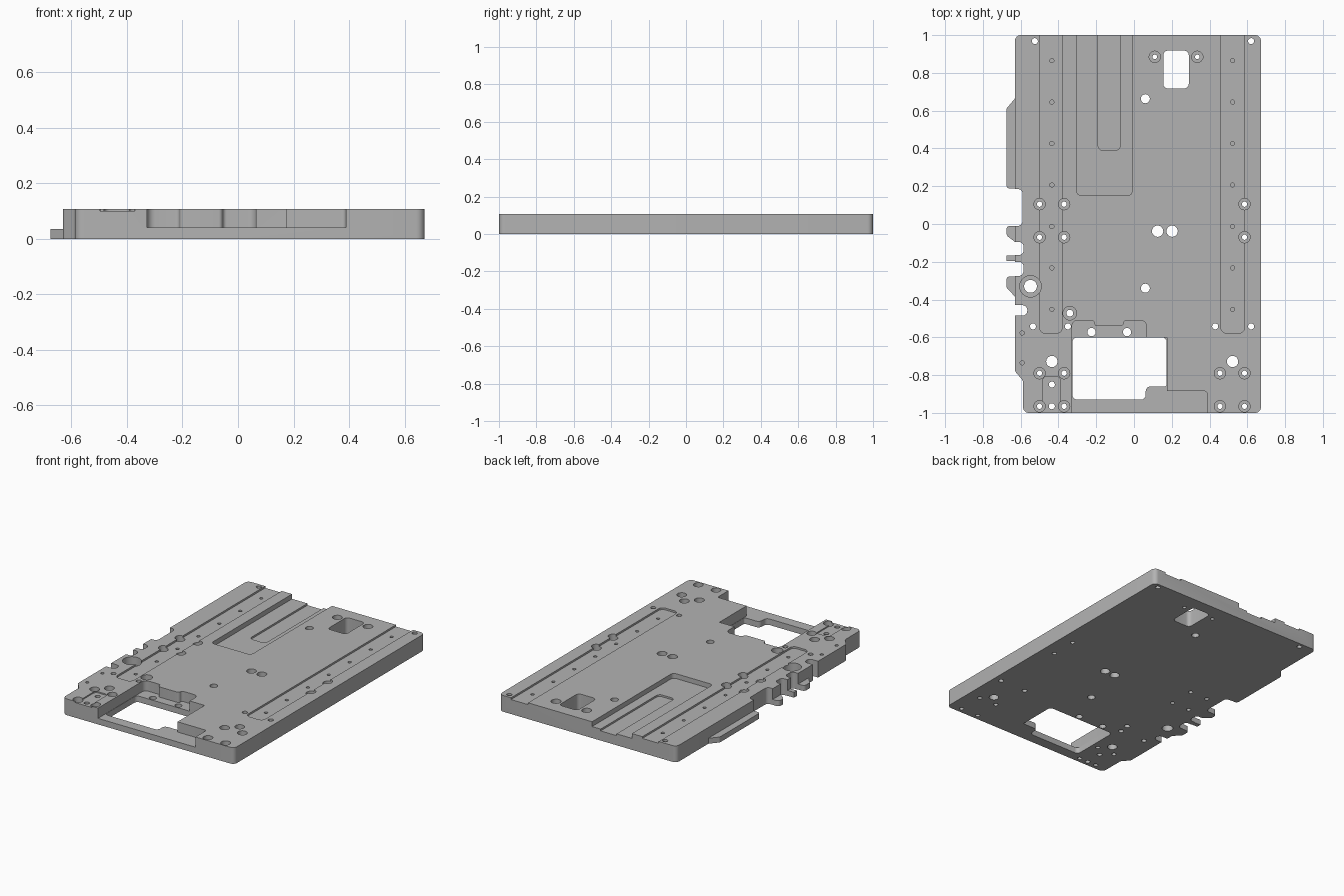
import bpy, bmesh, math
from mathutils import Vector

if "Cube" in bpy.data.objects:
    bpy.data.objects.remove(bpy.data.objects["Cube"])

TOP = 0.108
HIGH = 0.2
LOW = -0.1

grey = bpy.data.materials.new("machined grey")
grey.use_nodes = True
grey.diffuse_color = (0.45, 0.45, 0.45, 1)
grey.node_tree.nodes["Principled BSDF"].inputs["Base Color"].default_value = grey.diffuse_color


def fillet(points, radius, steps=6):
    """Round every corner of a closed outline; a third value on a point overrides the radius."""
    out = []
    for i, p in enumerate(points):
        corner = Vector(p[:2])
        a = Vector(points[i - 1][:2]) - corner
        b = Vector(points[(i + 1) % len(points)][:2]) - corner
        r = p[2] if len(p) > 2 else radius
        half = a.angle(b) / 2
        cut = min(r / math.tan(half), a.length * 0.49, b.length * 0.49)
        if cut < 1e-4:
            out.append(corner)
            continue
        start, end, w = corner + a.normalized() * cut, corner + b.normalized() * cut, math.sin(half)
        for k in range(steps + 1):
            t = k / steps
            c0, c1, c2 = (1 - t) ** 2, 2 * t * (1 - t) * w, t * t
            out.append((start * c0 + corner * c1 + end * c2) / (c0 + c1 + c2))
    return out


def rect(x0, x1, y0, y1):
    return [(x0, y0), (x1, y0), (x1, y1), (x0, y1)]


def circle(x, y, r, n=24):
    return [(x + r * math.cos(math.tau * k / n), y + r * math.sin(math.tau * k / n)) for k in range(n)]


def prisms(name, shapes):
    """One object holding a prism for each (outline, bottom, top)."""
    bm = bmesh.new()
    for outline, z0, z1 in shapes:
        face = bm.faces.new([bm.verts.new((p[0], p[1], z0)) for p in outline])
        ext = bmesh.ops.extrude_face_region(bm, geom=[face])["geom"]
        moved = [v for v in ext if isinstance(v, bmesh.types.BMVert)]
        bmesh.ops.translate(bm, verts=moved, vec=(0, 0, z1 - z0))
    bmesh.ops.recalc_face_normals(bm, faces=bm.faces)
    mesh = bpy.data.meshes.new(name)
    bm.to_mesh(mesh)
    bm.free()
    mesh.materials.append(grey)
    obj = bpy.data.objects.new(name, mesh)
    bpy.context.collection.objects.link(obj)
    return obj


def select(obj):
    bpy.ops.object.select_all(action="DESELECT")
    obj.select_set(True)
    bpy.context.view_layer.objects.active = obj


def carve(target, shapes):
    cutter = prisms("cutter", shapes)
    cutter.hide_render = True
    mod = target.modifiers.new("cut", "BOOLEAN")
    mod.operation, mod.solver, mod.object = "DIFFERENCE", "EXACT", cutter
    select(target)
    bpy.ops.object.modifier_apply(modifier=mod.name)
    bpy.data.objects.remove(cutter)


# Main plate with a chamfered front corner
plate = prisms("base_plate", [(fillet([
    (-0.587, -1, 0.03), (0.672, -1), (0.672, 1), (-0.63, 1),
    (-0.63, -0.78), (-0.587, -0.83)], 0.03), 0, TOP)])

# Side notches
carve(plate, [(fillet(rect(-0.8, x, y0, y1), 0.025), LOW, HIGH) for x, y0, y1 in [
    (-0.59, -0.01, 0.185), (-0.585, -0.165, -0.095),
    (-0.585, -0.275, -0.2), (-0.565, -0.485, -0.43)]])

# Front pocket, long centre pocket, rail grooves and small front recess
front_pocket = [
    (-0.328, -1.2), (0.388, -1.2), (0.388, -0.885, 0.015), (0.175, -0.885, 0),
    (0.175, -0.6, 0), (0.065, -0.6, 0), (0.065, -0.51), (-0.055, -0.51),
    (-0.055, -0.54, 0.015), (-0.21, -0.54, 0.015), (-0.21, -0.51), (-0.328, -0.51)]
small_recess = [(-0.5, -1.01, 0), (-0.368, -1.01, 0), (-0.39, -0.94, 0.02),
                (-0.39, -0.808), (-0.482, -0.808), (-0.482, -0.94, 0.02)]
carve(plate, [
    (fillet(front_pocket, 0.03), 0.04, HIGH),
    (fillet(rect(-0.303, -0.01, 0.15, 1.2), 0.025), 0.076, HIGH),
    (fillet(rect(-0.5, -0.38, -0.578, 1.2), 0.03), 0.096, HIGH),
    (fillet(rect(0.46, 0.585, -0.578, 1.2), 0.03), 0.096, HIGH),
    (fillet(small_recess, 0.02), 0.1, HIGH)])

# Inner slot, large window and square opening
window = [(-0.326, -0.93), (0.062, -0.93), (0.062, -0.86), (0.173, -0.86, 0.01),
          (0.173, -0.6), (-0.326, -0.6)]
carve(plate, [
    (fillet(rect(-0.19, -0.073, 0.39, 1.2), 0.025), 0.064, HIGH),
    (fillet(window, 0.025), LOW, HIGH),
    (fillet(rect(0.155, 0.29, 0.717, 0.918), 0.025), LOW, HIGH)])

# Counterbored screw holes: x, y, outer radius, inner radius
bores = [(x, y, 0.03, 0.014) for y in (0.105, -0.07) for x in (-0.5, -0.37, 0.585)]
bores += [(x, y, 0.03, 0.014) for y in (-0.79, -0.965) for x in (-0.5, -0.37, 0.455, 0.585)]
bores += [(x, 0.885, 0.03, 0.012) for x in (0.11, 0.335)]
bores += [(-0.34, -0.472, 0.036, 0.018), (-0.548, -0.33, 0.057, 0.034)]
carve(plate, [(circle(x, y, r), 0.055, HIGH) for x, y, r, _ in bores])

# Through holes
holes = [(x, y, r) for x, y, _, r in bores]
holes += [(x, 0.968, 0.016) for x in (-0.525, 0.62)]
holes += [(x, -0.542, 0.016) for x in (-0.535, -0.35, 0.43, 0.62)]
holes += [(-0.435, y, 0.016) for y in (-0.85, -0.965)]
holes += [(0.06, 0.663, 0.024), (0.06, -0.34, 0.024)]
holes += [(x, -0.572, 0.022) for x in (-0.225, -0.037)]
holes += [(x, y, 0.03) for x, y in ((0.125, -0.038), (0.202, -0.038), (-0.435, -0.728), (0.522, -0.728))]
carve(plate, [(circle(x, y, r), LOW, HIGH) for x, y, r in holes])

# Blind tapped holes along the rails and the side
tapped = [(x, 0.865 - 0.2195 * k) for x in (-0.435, 0.522) for k in range(7)]
tapped += [(-0.592, -0.577), (-0.592, -0.735)]
carve(plate, [(circle(x, y, 0.011, 16), 0.04, HIGH) for x, y in tapped])

# Thin side flange and tabs
tabs = prisms("side_tabs", [(fillet(outline, 0.02), 0, 0.036) for outline in [
    [(-0.63, 0.665, 0), (-0.676, 0.61), (-0.676, 0.187), (-0.63, 0.187, 0)],
    [(-0.63, -0.01, 0), (-0.676, -0.01), (-0.676, -0.06, 0.03), (-0.63, -0.095, 0)],
    [(-0.63, -0.167, 0), (-0.676, -0.167, 0), (-0.676, -0.197, 0), (-0.63, -0.197, 0)],
    [(-0.63, -0.277, 0), (-0.676, -0.277), (-0.676, -0.335), (-0.63, -0.385, 0)]]])

for part in (plate, tabs):
    select(part)
    bpy.ops.object.shade_smooth_by_angle(angle=math.radians(30))
